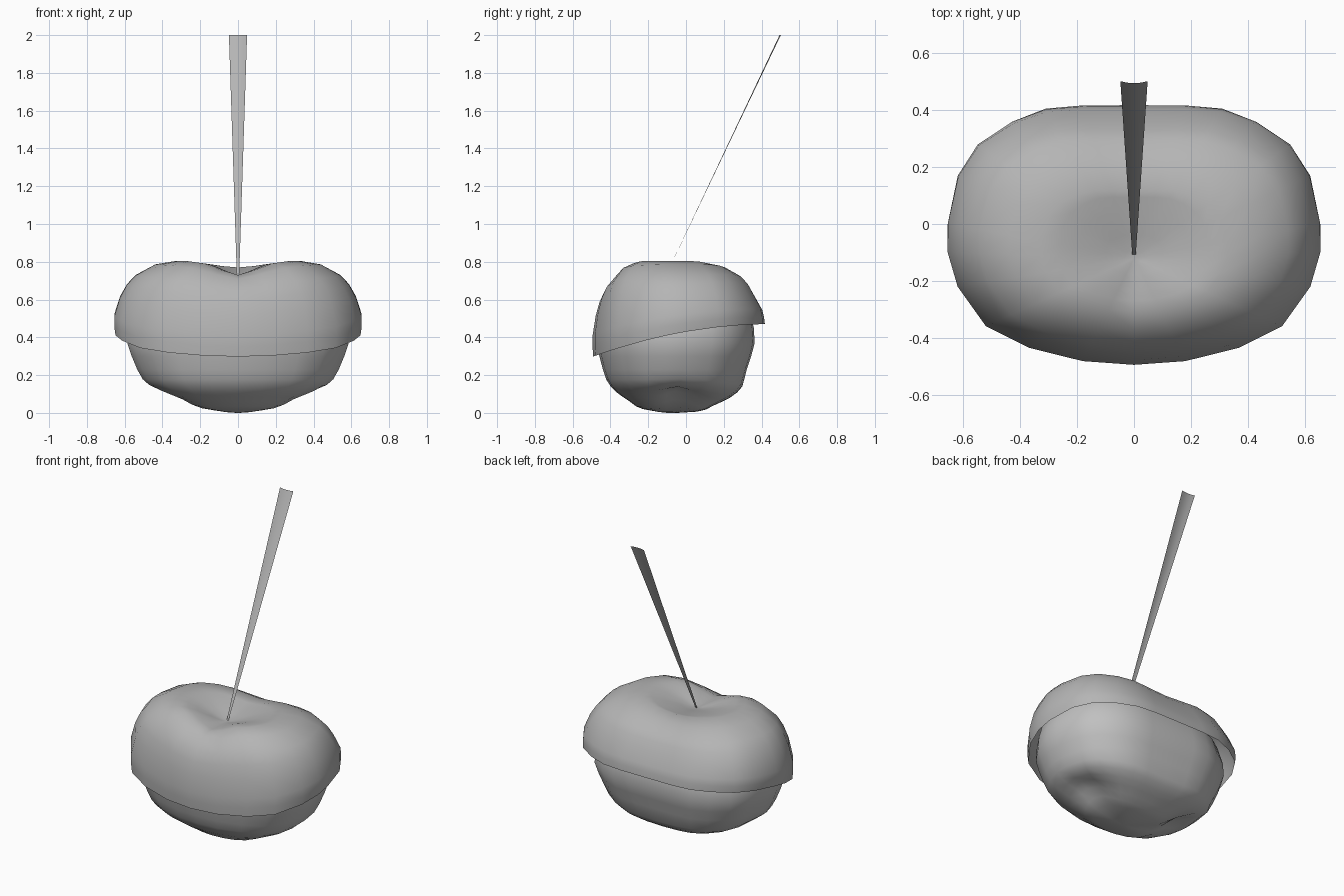
import bpy, bmesh, math

cube = bpy.data.objects.get("Cube")
if cube:
    bpy.data.objects.remove(cube)


def material(name, value):
    m = bpy.data.materials.new(name)
    m.use_nodes = True
    col = (value, value, value, 1)
    m.diffuse_color = col
    m.node_tree.nodes["Principled BSDF"].inputs["Base Color"].default_value = col
    return m


cap_grey = material("mid grey", 0.46)
body_grey = material("light grey", 0.53)
stem_grey = material("stem grey", 0.46)

# Plan outline of the fruit, back to front, mirrored to the other side
half = [(0, .415), (.18, .415), (.31, .405), (.43, .36), (.55, .28), (.62, .17),
        (.655, 0), (.655, -.1), (.62, -.22), (.52, -.36), (.37, -.435), (.18, -.482), (0, -.495)]
outline = half + [(-x, y) for x, y in half[-2:0:-1]]


def finish(name, bm, mat):
    bmesh.ops.recalc_face_normals(bm, faces=bm.faces)
    me = bpy.data.meshes.new(name)
    bm.to_mesh(me)
    bm.free()
    me.materials.append(mat)
    ob = bpy.data.objects.new(name, me)
    bpy.context.collection.objects.link(ob)
    bpy.ops.object.select_all(action='DESELECT')
    ob.select_set(True)
    bpy.context.view_layer.objects.active = ob
    bpy.ops.object.shade_smooth_by_angle(angle=math.radians(60))
    return ob


def loft(bm, rings, start=None, end=None):
    """Bridge closed rings of points, with optional pole points."""
    loops = [[bm.verts.new(p) for p in r] for r in rings]
    n = len(loops[0])
    for a, b in zip(loops, loops[1:]):
        for i in range(n):
            j = (i + 1) % n
            bm.faces.new((a[i], a[j], b[j], b[i]))
    for pole, loop in ((start, loops[0]), (end, loops[-1])):
        if pole:
            v = bm.verts.new(pole)
            for i in range(n):
                bm.faces.new((v, loop[i], loop[(i + 1) % n]))


# Cap: thin two-lobed shell with a slanted rim and a dimple for the stem
CY = -.12
DIMPLE = .725


def cap_point(x, y, f, t, inner):
    dy = y - CY
    s = dy / math.hypot(x, dy)
    back = max(0, s) ** 2
    low = .77 if s > 0 else .73
    top = low + (.805 - low) * (1 - s ** 4)
    rim = .43 + .174 * y - .186 * y * y
    if inner:
        z = DIMPLE + (top - DIMPLE) * t
    else:
        z = rim + (top - rim) * t
        f += back * (.015 - .08 * min(1, 2 * t))
    return (x * f, CY + dy * f, z)


cap_rings = [(.99, 0, 0), (1, .12, 0), (1, .25, 0), (.955, .5, 0), (.9, .67, 0), (.83, .8, 0),
             (.67, .95, 0), (.5, 1, 0), (.4, .9, 1), (.3, .7, 1), (.15, .3, 1), (.05, .04, 1)]
bm = bmesh.new()
loft(bm, [[cap_point(x, y, *r) for x, y in outline] for r in cap_rings], end=(0, CY, DIMPLE))
finish("cap_shell", bm, cap_grey)

# Body: rounded flesh under the cap, pinched at the underside
BY = -.1


def body_point(x, y, f, z):
    x *= .895
    y = -.055 + (y + .04) * .92
    px, py = x * f, BY + (y - BY) * f
    if z < .2:
        s = (y - BY) / math.hypot(x, y - BY)
        z -= .04 * max(0, s) ** 2 * f
        z += .06 * math.exp(-((abs(px) - .33) ** 2 + (py + .03) ** 2) / .012)
    return (px, py, max(z, 0))


body_rings = [(.12, .005), (.34, .02), (.44, .035), (.53, .06), (.63, .085), (.72, .11),
              (.8, .14), (.86, .175), (.91, .23), (.96, .3), (1, .37), (.99, .45),
              (.94, .55), (.82, .63), (.6, .68), (.3, .67)]
bm = bmesh.new()
loft(bm, [[body_point(x, y, *r) for x, y in outline] for r in body_rings],
     start=(0, BY, 0), end=(0, BY, .64))
finish("fruit_body", bm, body_grey)

# Stem: narrow ribbon, widening and leaning back toward its tip
bm = bmesh.new()
steps, cols = 6, 4
grid = []
for i in range(steps + 1):
    t = i / steps
    w = .006 + .042 * t
    row = []
    for j in range(cols + 1):
        u = 2 * j / cols - 1
        row.append(bm.verts.new((w * u, -.11 + .605 * t + .007 * t * u * u, .72 + 1.28 * t)))
    grid.append(row)
for a, b in zip(grid, grid[1:]):
    for j in range(cols):
        bm.faces.new((a[j], a[j + 1], b[j + 1], b[j]))
finish("stem", bm, stem_grey)
